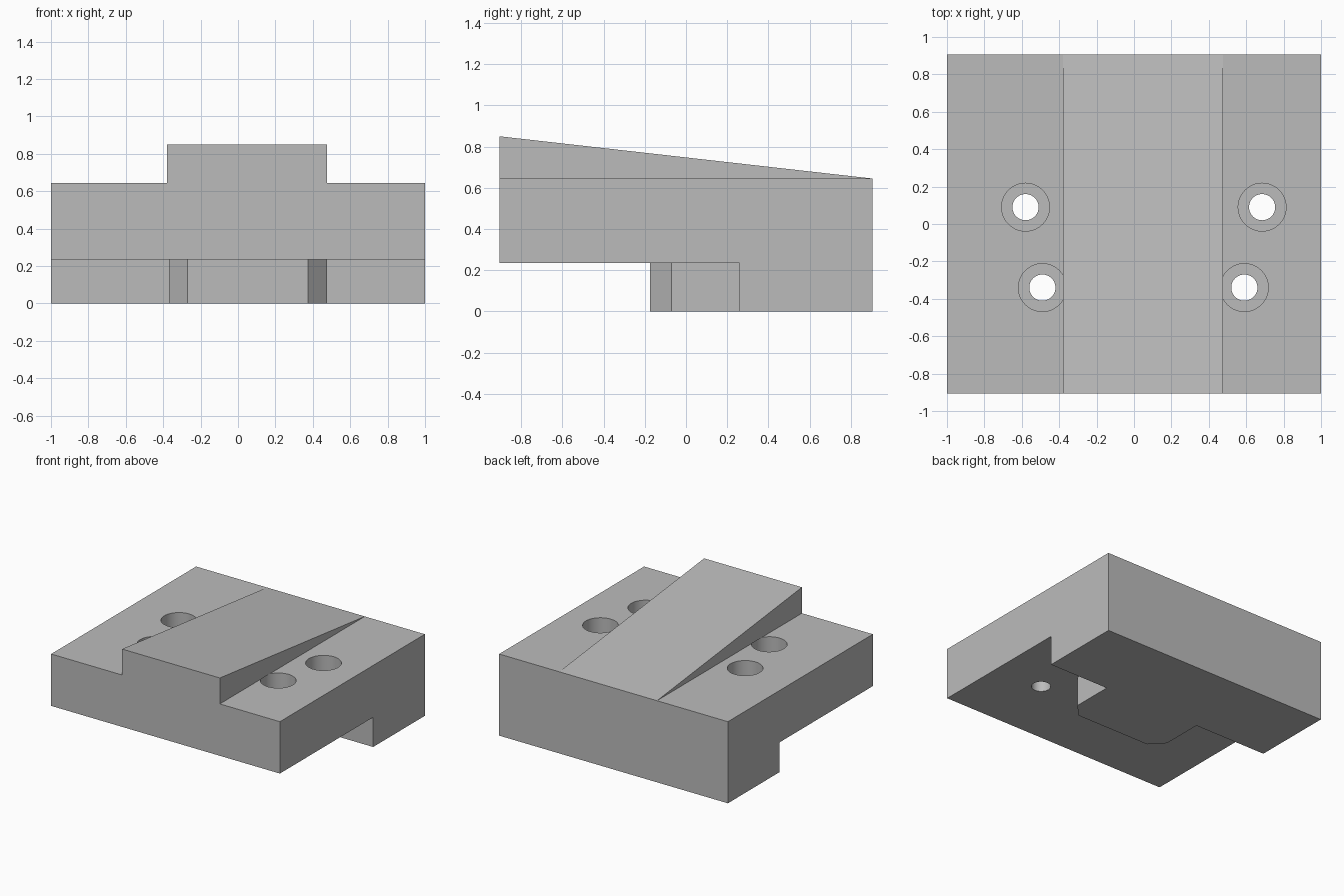
import bpy
import bmesh
from mathutils import Vector

if "Cube" in bpy.data.objects:
    bpy.data.objects.remove(bpy.data.objects["Cube"])

gray = bpy.data.materials.new("plain gray")
gray.use_nodes = True
gray.diffuse_color = (0.5, 0.5, 0.5, 1)
gray.node_tree.nodes["Principled BSDF"].inputs["Base Color"].default_value = (0.5, 0.5, 0.5, 1)

HALF_Y, STEP_Z, TOP_Z, NOTCH_Z = 0.905, 0.645, 0.85, 0.235


def prism(name, points, direction):
    """Extrude a closed outline of 3D points along a direction."""
    bm = bmesh.new()
    face = bm.faces.new([bm.verts.new(p) for p in points])
    extruded = bmesh.ops.extrude_face_region(bm, geom=[face])["geom"]
    moved = [v for v in extruded if isinstance(v, bmesh.types.BMVert)]
    bmesh.ops.translate(bm, verts=moved, vec=Vector(direction))
    bmesh.ops.recalc_face_normals(bm, faces=bm.faces)
    mesh = bpy.data.meshes.new(name)
    bm.to_mesh(mesh)
    bm.free()
    mesh.materials.append(gray)
    obj = bpy.data.objects.new(name, mesh)
    bpy.context.collection.objects.link(obj)
    return obj


def cylinder(name, x, y, radius, bottom, top):
    bpy.ops.mesh.primitive_cylinder_add(vertices=64, radius=radius, depth=top - bottom,
                                        location=(x, y, (top + bottom) / 2))
    obj = bpy.context.object
    obj.name = name
    obj.data.materials.append(gray)
    return obj


def combine(target, tool, operation):
    """Apply a boolean and remove the tool."""
    bpy.context.view_layer.objects.active = target
    mod = target.modifiers.new(operation.lower(), 'BOOLEAN')
    mod.object, mod.operation, mod.solver = tool, operation, 'EXACT'
    bpy.ops.object.modifier_apply(modifier=mod.name)
    bpy.data.objects.remove(tool)


# Main block
block = prism("mounting_block",
              [(-1, -HALF_Y, 0), (1, -HALF_Y, 0), (1, HALF_Y, 0), (-1, HALF_Y, 0)],
              (0, 0, STEP_Z))

# Front underside relief, leaving a chamfered tongue in the middle
relief = [(1.1, -1), (1.1, 0.26), (0.475, 0.26), (0.475, -0.07), (0.375, -0.175),
          (-0.27, -0.175), (-0.37, -0.07), (-0.37, 0.26), (-1.1, 0.26), (-1.1, -1)]
combine(block, prism("relief_cutter", [(x, y, -0.1) for x, y in relief],
                     (0, 0, NOTCH_Z + 0.1)), 'DIFFERENCE')

# Counterbored screw holes
for x, y in [(-0.58, 0.09), (0.685, 0.09), (-0.49, -0.34), (0.59, -0.34)]:
    combine(block, cylinder("shaft_cutter", x, y, 0.07, -0.2, 1), 'DIFFERENCE')
    combine(block, cylinder("head_cutter", x, y, 0.128, 0.44, 1), 'DIFFERENCE')

# Sloping ramp along the top
combine(block, prism("ramp", [(-0.38, -HALF_Y, STEP_Z), (-0.38, HALF_Y, STEP_Z),
                              (-0.38, -HALF_Y, TOP_Z)], (0.855, 0, 0)), 'UNION')

# Smooth hole walls, sharp block edges
bpy.ops.object.select_all(action='DESELECT')
block.select_set(True)
bpy.context.view_layer.objects.active = block
bpy.ops.object.shade_smooth_by_angle(angle=0.35)
